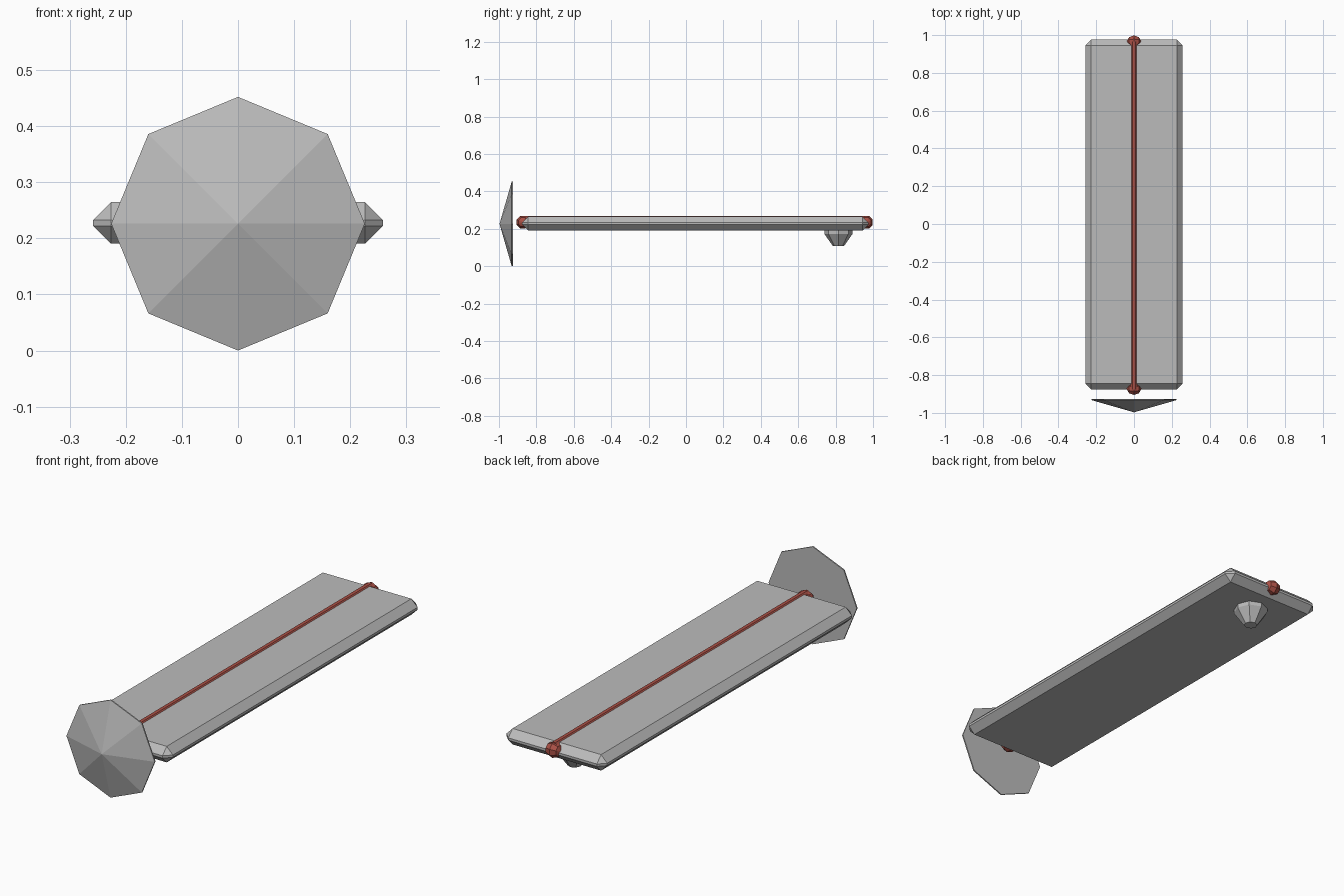
import bpy, bmesh, math
from mathutils import Matrix

if "Cube" in bpy.data.objects:
    bpy.data.objects.remove(bpy.data.objects["Cube"])


def material(name, rgb):
    m = bpy.data.materials.new(name)
    m.diffuse_color = (*rgb, 1)
    m.use_nodes = True
    m.node_tree.nodes["Principled BSDF"].inputs["Base Color"].default_value = m.diffuse_color
    return m


GREY = material("grey", (0.5, 0.5, 0.5))
RED = material("red", (0.40, 0.08, 0.06))


def finish(name, bm, mat):
    bmesh.ops.recalc_face_normals(bm, faces=bm.faces)
    mesh = bpy.data.meshes.new(name)
    bm.to_mesh(mesh)
    bm.free()
    mesh.materials.append(mat)
    ob = bpy.data.objects.new(name, mesh)
    bpy.context.collection.objects.link(ob)
    return ob


def lathe(name, profile, sides, turn, place, mat):
    """Faceted solid from (radius, height) rings around local z."""
    bm = bmesh.new()
    rings = []
    for r, h in profile:
        if r == 0:
            rings.append([bm.verts.new((0, 0, h))])
        else:
            rings.append([bm.verts.new((r * math.cos(turn + math.tau * i / sides),
                                        r * math.sin(turn + math.tau * i / sides), h))
                          for i in range(sides)])
    for a, b in zip(rings, rings[1:]):
        for i in range(sides):
            j = (i + 1) % sides
            quad = [a[i % len(a)], a[j % len(a)], b[j % len(b)], b[i % len(b)]]
            bm.faces.new(list(dict.fromkeys(quad)))
    for end in (rings[0], rings[-1]):
        if len(end) > 1:
            bm.faces.new(end)
    bm.transform(place)
    return finish(name, bm, mat)


ALONG_Y = Matrix.Rotation(-math.pi / 2, 4, 'X')
ALONG_X = Matrix.Rotation(math.pi / 2, 4, 'Y')
EIGHTH = math.pi / 8

# Plank with chamfered edges
bm = bmesh.new()
bmesh.ops.create_cube(bm, size=1)
bm.transform(Matrix.Translation((0, 0.05, 0.2275)) @ Matrix.Diagonal((0.516, 1.852, 0.074, 1)))
bmesh.ops.bevel(bm, geom=bm.edges[:], offset=0.0315, segments=1, affect='EDGES')
finish("plank", bm, GREY)

# Shallow eight-sided cone at the front, with a thin rim
lathe("front_cone", [(0, -0.997), (0.226, -0.932), (0.226, -0.926)], 8, 0,
      Matrix.Translation((0, 0, 0.226)) @ ALONG_Y, GREY)

# Rod along the top
lathe("top_rod", [(0.021, -0.875), (0.021, 0.967)], 8, EIGHTH,
      Matrix.Translation((0, 0, 0.25)) @ ALONG_Y, RED)

# Faceted knobs at both rod ends
knob = [(0, -0.04), (0.026, -0.026), (0.036, 0), (0.026, 0.026), (0, 0.04)]
for name, y in (("front_knob", -0.872), ("back_knob", 0.965)):
    lathe(name, knob, 8, EIGHTH, Matrix.Translation((0, y, 0.235)) @ ALONG_X, RED)

# Tapered foot under the back end
lathe("foot", [(0.03, 0.108), (0.075, 0.172), (0.075, 0.195)], 8, 0,
      Matrix.Translation((0, 0.815, 0)), GREY)
